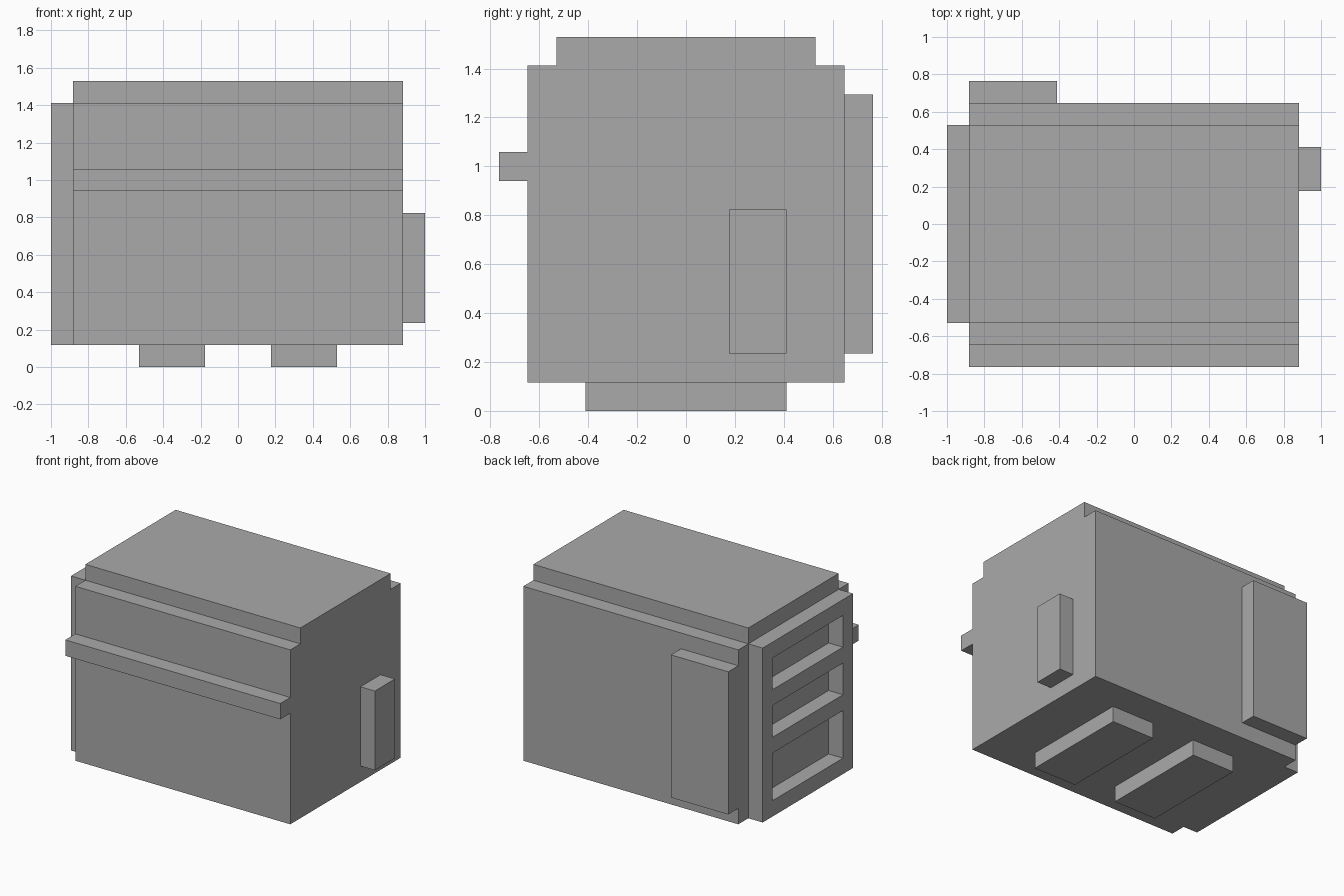
import bpy
import bmesh
import math
from mathutils import Vector

U = 2 / 17  # one building unit of the blocky design

default = bpy.data.objects.get("Cube")
if default:
    bpy.data.objects.remove(default, do_unlink=True)

# Single flat colour
grey = bpy.data.materials.new("plain grey")
grey.use_nodes = True
colour = (0.4, 0.4, 0.4, 1)
grey.diffuse_color = colour
grey.node_tree.nodes["Principled BSDF"].inputs["Base Color"].default_value = colour


def add_object(name, bm):
    bmesh.ops.recalc_face_normals(bm, faces=bm.faces)
    mesh = bpy.data.meshes.new(name)
    bm.to_mesh(mesh)
    bm.free()
    mesh.materials.append(grey)
    obj = bpy.data.objects.new(name, mesh)
    bpy.context.collection.objects.link(obj)
    return obj


def block(name, x, y, z):
    """Box between the given (low, high) limits, in units."""
    bm = bmesh.new()
    bmesh.ops.create_cube(bm, size=1)
    limits = (x, y, z)
    for v in bm.verts:
        v.co = Vector([U * (lim[1] if c > 0 else lim[0]) for c, lim in zip(v.co, limits)])
    return add_object(name, bm)


# Main body, stepped top and front rail
block("body", (-7.5, 7.5), (-5.5, 5.5), (1, 12))
block("top_cap", (-7.5, 7.5), (-4.5, 4.5), (12, 13))
block("front_rail", (-7.5, 7.5), (-6.5, -5.5), (8, 9))

# Raised panels on the back and side
block("back_panel", (-7.5, -3.5), (5.5, 6.5), (2, 11))
block("side_handle", (7.5, 8.5), (1.5, 3.5), (2, 7))

# Two runners underneath
for name, side in (("left_foot", 1), ("right_foot", -1)):
    block(name, sorted((side * 1.5, side * 4.5)), (-3.5, 3.5), (0, 1))

# Side frame with three open bays, drawn flat and then extruded
ys = (-4.5, -3.5, 3.5, 4.5)
zs = (1, 2, 5, 6, 8, 9, 11, 12)
bm = bmesh.new()
grid = [[bm.verts.new((-7.5 * U, y * U, z * U)) for z in zs] for y in ys]
for i in range(len(ys) - 1):
    for j in range(len(zs) - 1):
        if i == 1 and j % 2 == 1:
            continue  # open bay
        bm.faces.new((grid[i][j], grid[i + 1][j], grid[i + 1][j + 1], grid[i][j + 1]))
result = bmesh.ops.extrude_face_region(bm, geom=bm.faces[:], use_keep_orig=True)
moved = [g for g in result["geom"] if isinstance(g, bmesh.types.BMVert)]
bmesh.ops.translate(bm, verts=moved, vec=(-U, 0, 0))
bmesh.ops.recalc_face_normals(bm, faces=bm.faces)
bmesh.ops.dissolve_limit(bm, angle_limit=math.radians(1), verts=bm.verts, edges=bm.edges)
add_object("side_frame", bm)
